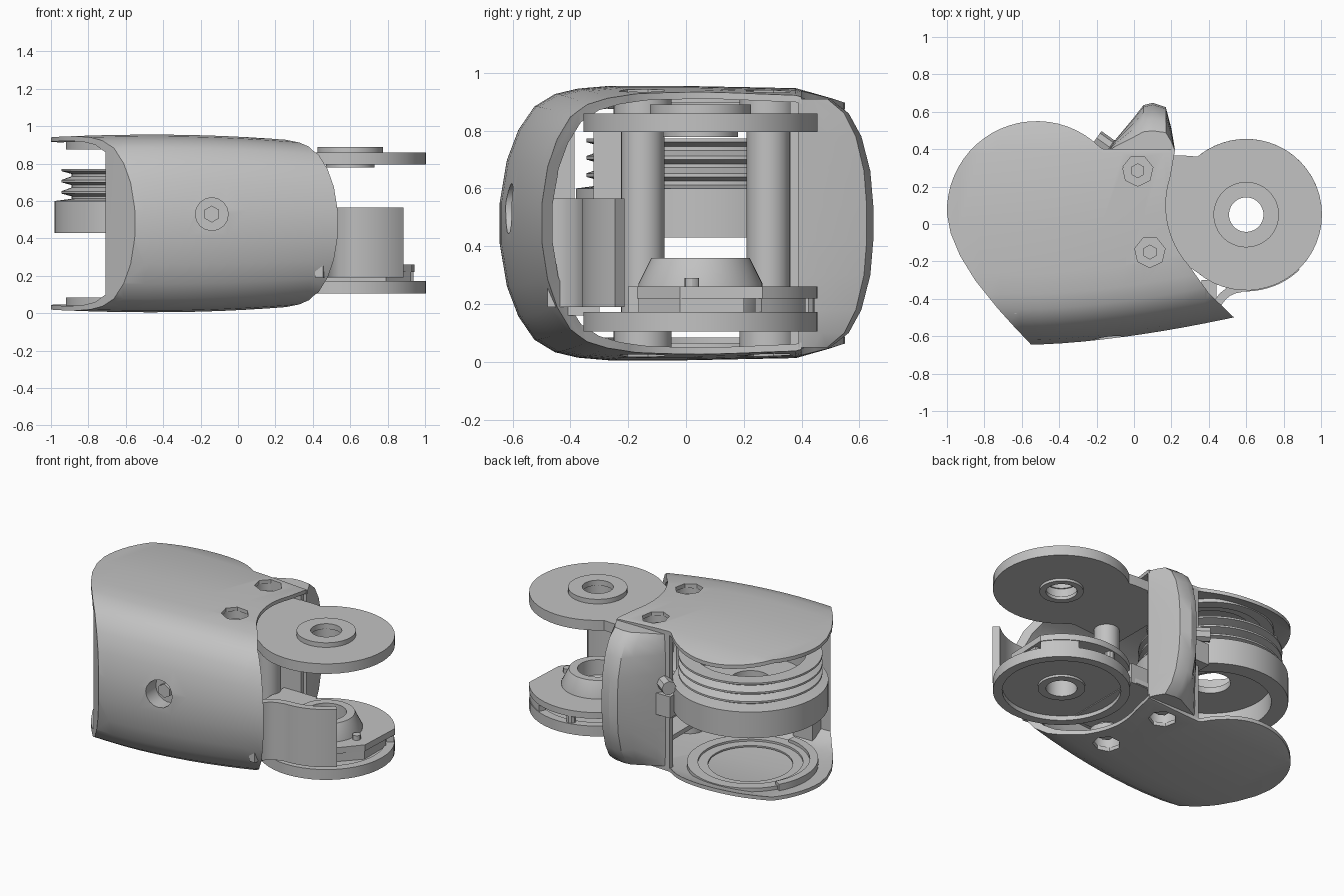
import bpy, bmesh, math
from mathutils import Vector, Matrix

if "Cube" in bpy.data.objects:
    bpy.data.objects.remove(bpy.data.objects["Cube"])

grey = bpy.data.materials.new("plain grey")
grey.use_nodes = True
grey.diffuse_color = (0.54, 0.54, 0.54, 1)
grey.node_tree.nodes["Principled BSDF"].inputs["Base Color"].default_value = (0.54, 0.54, 0.54, 1)


def smooth(ob, angle=30):
    bpy.ops.object.select_all(action="DESELECT")
    ob.select_set(True)
    bpy.context.view_layer.objects.active = ob
    bpy.ops.object.shade_smooth_by_angle(angle=math.radians(angle))


def finish(name, bm):
    bmesh.ops.recalc_face_normals(bm, faces=bm.faces)
    me = bpy.data.meshes.new(name)
    bm.to_mesh(me)
    bm.free()
    me.materials.append(grey)
    ob = bpy.data.objects.new(name, me)
    bpy.context.collection.objects.link(ob)
    smooth(ob)
    return ob


def loft(name, sections, closed=False):
    """Skin a list of matching closed sections, capping the ends."""
    bm = bmesh.new()
    rings = [[bm.verts.new(p) for p in s] for s in sections]
    n = len(rings[0])
    pairs = list(zip(rings, rings[1:])) + ([(rings[-1], rings[0])] if closed else [])
    for a, b in pairs:
        for i in range(n):
            j = (i + 1) % n
            bm.faces.new((a[i], a[j], b[j], b[i]))
    if not closed:
        bm.faces.new(rings[0])
        bm.faces.new(rings[-1])
    return finish(name, bm)


def prism(name, pts, z0, z1):
    return loft(name, [[(x, y, z) for x, y in pts] for z in (z0, z1)])


def lathe(name, center, profile, steps=48):
    """Spin a closed (radius, z) profile about a vertical axis."""
    cx, cy = center
    rings = []
    for k in range(steps):
        a = math.tau * k / steps
        rings.append([(cx + r * math.cos(a), cy + r * math.sin(a), z) for r, z in profile])
    return loft(name, rings, True)


def tube(name, center, r0, r1, z0, z1):
    return lathe(name, center, [(r0, z0), (r1, z0), (r1, z1), (r0, z1)])


def rod(name, a, b, r, sides=24):
    a, b = Vector(a), Vector(b)
    bm = bmesh.new()
    m = Matrix.Translation((a + b) / 2) @ (b - a).to_track_quat("Z", "Y").to_matrix().to_4x4()
    bmesh.ops.create_cone(bm, cap_ends=True, segments=sides, radius1=r,
                          radius2=r, depth=(b - a).length, matrix=m)
    return finish(name, bm)


def box(name, x, y, z):
    return prism(name, [(x[0], y[0]), (x[1], y[0]), (x[1], y[1]), (x[0], y[1])], *z)


def arc(c, r, a0, a1, n):
    return [(c[0] + r * math.cos(math.radians(a0 + (a1 - a0) * i / n)),
             c[1] + r * math.sin(math.radians(a0 + (a1 - a0) * i / n))) for i in range(n + 1)]


def cut(ob, tool, mode="DIFFERENCE"):
    mod = ob.modifiers.new("cut", "BOOLEAN")
    mod.operation, mod.solver, mod.object = mode, "EXACT", tool
    bpy.context.view_layer.objects.active = ob
    bpy.ops.object.modifier_apply(modifier=mod.name)
    bpy.data.objects.remove(tool)
    smooth(ob)


MID = 0.48
KNUCKLE = (0.6, 0.05)
HUB = (-0.52, 0.08)
SCREWS = [(0.02, 0.285), (0.085, -0.15)]

# Outer shell: a C-shaped section swept along x with a barrel swell
NOSE = [(0.62, 1), (0.38, 1), (0.27, 0.98), (0.19, 0.94), (0.12, 0.85), (0.065, 0.68), (0.025, 0.46), (0, 0.15)]


def shell_section(x):
    t = max(0, (x + 0.55) / 1.08)
    front = -0.645 + 0.145 * t ** 1.6
    half = 0.475 - 0.045 * ((x + 0.45) / 0.9) ** 2 * (1 if x > -0.45 else 0.8)

    def path(wall, inset_z, y_min):
        h = half - inset_z
        top = [(0.6, h - 0.075), (0.5, h - 0.042), (0.38, h - 0.008)]
        # the inner face flattens out where the wall is thick
        top += [(max(front + d + wall, y_min + 0.01 * d), h * k) for d, k in NOSE]
        return top + [(y, -z) for y, z in reversed(top)]
    ring = path(0, 0, -1) + path(0.045, 0.024, -0.475)[::-1]
    return [(x, y, MID + z) for y, z in ring]


shell = loft("outer_shell", [shell_section(-1.05 + 0.11 * i) for i in range(16)])
outline = arc((-0.52, 0.07), 0.48, 182, 45, 22) + [(-0.16, 0.4), (0.22, 0.4)]
outline += arc((0.65, 0.1), 0.48, 162, 222, 12)
outline += [(0.4, -0.37), (0.535, -0.5), (0.5, -0.75), (-0.48, -0.75), (-0.555, -0.64),
            (-0.64, -0.55), (-0.73, -0.45), (-0.85, -0.3), (-0.93, -0.17), (-0.98, -0.05)]
cut(shell, prism("outline_tool", outline, -0.2, 1.2), "INTERSECT")
for x, y in SCREWS:
    for z in (0.0, 0.95):
        cut(shell, rod("hole_tool", (x, y, z - 0.1), (x, y, z + 0.1), 0.083, 7))
cut(shell, rod("hole_tool", (-0.14, -0.8, 0.53), (-0.14, -0.52, 0.53), 0.088, 16))
box("shell_lining", (-0.64, -0.5), (-0.48, -0.385), (0.05, 0.91))

# Screw in the front wall
rod("front_screw_head", (-0.14, -0.56, 0.53), (-0.14, -0.51, 0.53), 0.045, 6)

# Screw columns between the two plates
for i, (x, y) in enumerate(SCREWS):
    rod(f"screw_column_{i + 1}", (x, y, 0.1), (x, y, 0.86), 0.075)
    for side, za, zb in (("top", 0.85, 0.89), ("bottom", 0.07, 0.11)):
        rod(f"{side}_screw_head_{i + 1}", (x, y, za), (x, y, zb), 0.04, 6)
    for side, za, zb in (("top", 0.85, 0.925), ("bottom", 0.035, 0.11)):
        tube(f"{side}_screw_collar_{i + 1}", (x, y), 0.085, 0.1, za, zb)

# Rear cover bulging out behind the plates
fin = [(-0.14, 0.39), (-0.1, 0.45), (0, 0.57), (0.05, 0.635), (0.1, 0.648),
       (0.17, 0.625), (0.2, 0.51), (0.22, 0.39)]
rows = [(0.05, 0.42), (0.1, 0.67), (0.18, 0.84), (0.3, 0.96), (0.42, 1)]
rows += [(2 * MID - z, s) for z, s in reversed(rows)]
loft("rear_cover", [[(x, 0.39 + (y - 0.39) * s, z) for x, y in fin] for z, s in rows])
box("rear_wall", (-0.16, 0.2), (0.36, 0.4), (0.04, 0.92))
box("cable_clip", (-0.2, -0.1), (0.36, 0.45), (0.4, 0.54))
rod("clip_screw", (-0.13, 0.41, 0.6), (-0.2, 0.46, 0.6), 0.045, 8)


# Knuckle plates joined to the body by a neck
def knuckle_outline(r):
    return arc(KNUCKLE, r, -130, 130, 36) + [(0.28, 0.365), (-0.06, 0.365), (-0.06, -0.25), (0.28, -0.22)]


upper = prism("upper_knuckle_plate", knuckle_outline(0.405), 0.795, 0.86)
cut(upper, rod("bore_tool", (*KNUCKLE, 0.7), (*KNUCKLE, 1), 0.1, 32))
tube("upper_knuckle_boss", KNUCKLE, 0.092, 0.175, 0.855, 0.89)
tube("upper_knuckle_collar", KNUCKLE, 0.092, 0.13, 0.778, 0.8)

lower = prism("lower_knuckle_plate", knuckle_outline(0.38), 0.135, 0.165)
cut(lower, rod("bore_tool", (*KNUCKLE, 0), (*KNUCKLE, 0.5), 0.12, 32))
tube("lower_knuckle_rim", KNUCKLE, 0.35, 0.405, 0.105, 0.172)
lathe("lower_knuckle_boss", KNUCKLE,
      [(0.092, 0.12), (0.14, 0.12), (0.14, 0.15), (0.215, 0.16), (0.215, 0.27), (0.17, 0.36), (0.12, 0.36),
       (0.12, 0.26), (0.092, 0.25)])

# Raised deck around the boss, with a slot left open at the rim
deck = arc(KNUCKLE, 0.405, 32, 150, 20) + [(0.24, -0.17), (0.8, -0.17), (0.93, -0.02)]
deck = prism("raised_deck", deck, 0.22, 0.26)
cut(deck, rod("bore_tool", (*KNUCKLE, 0), (*KNUCKLE, 0.5), 0.19, 32))
skirt = arc(KNUCKLE, 0.4, 32, 65, 8) + arc(KNUCKLE, 0.355, 65, 32, 8)
prism("deck_skirt", skirt, 0.16, 0.23)
prism("deck_front_wall", [(0.3, -0.165), (0.79, -0.165), (0.925, -0.02), (0.925, 0.2),
                          (0.89, 0.2), (0.89, 0.0), (0.78, -0.125), (0.3, -0.125)], 0.16, 0.23)
for a in (100, 140):
    x, y = arc(KNUCKLE, 0.37, a, a, 1)[0]
    rod("deck_post", (x, y, 0.16), (x, y, 0.24), 0.03, 10)
rod("stop_pin", (0.84, 0.02, 0.24), (0.84, 0.02, 0.29), 0.025, 12)
box("lower_frame_block", (0.08, 0.32), (-0.2, 0.36), (0.13, 0.26))

# Guard panel: flares out of the shell, then follows the knuckle rim
FLARE = (0.58, -0.49)
guard = arc(FLARE, 0.125, 175, 95, 6) + arc(KNUCKLE, 0.41, -92, -46, 10)
guard += arc(KNUCKLE, 0.365, -46, -92, 10) + arc(FLARE, 0.17, 95, 175, 6)
prism("guard_panel", guard, 0.19, 0.565)
box("guard_foot", (0.36, 0.44), (-0.42, -0.3), (0.16, 0.22))
box("inner_web", (-0.02, 0.03), (-0.32, -0.22), (0.2, 0.8))

# Pulley: plain band below, grooves above
profile = [(0.36, 0.43), (0.46, 0.43), (0.46, 0.6)]
for i in range(3):
    z = 0.6 + i * 0.06
    profile += [(0.37, z + 0.012), (0.37, z + 0.025), (0.425, z + 0.04), (0.425, z + 0.052)]
profile += [(0.33, 0.772), (0.33, 0.6), (0.36, 0.59)]
lathe("pulley", HUB, profile, 64)
tube("pulley_web", HUB, 0.12, 0.365, 0.56, 0.6)

# Raised bearing rings and stop lips on the insides of both plates
for side, flip in (("bottom", 1), ("top", -1)):
    for part, r0, r1, h in (("bearing_ring", 0.25, 0.31, 0.052), ("bearing_step", 0.31, 0.375, 0.065)):
        za, zb = sorted((MID + flip * (0.042 - MID), MID + flip * (h - MID)))
        tube(f"{side}_{part}", HUB, r0, r1, za, zb)
    lip = arc(HUB, 0.4, 150, 265, 16) + arc(HUB, 0.35, 265, 150, 16)
    za, zb = sorted((MID + flip * (0.042 - MID), MID + flip * (0.085 - MID)))
    prism(f"{side}_stop_lip", lip, za, zb)
